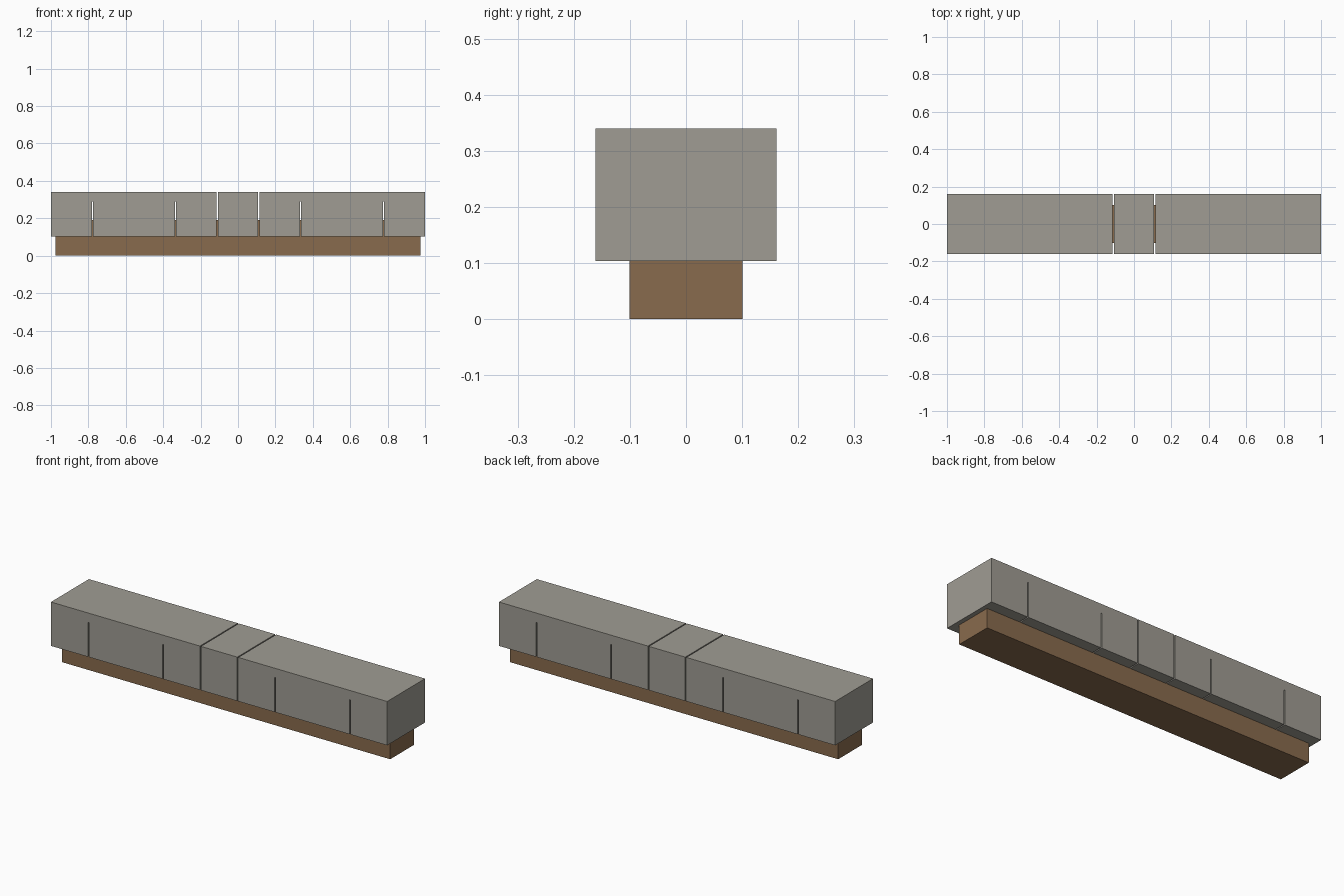
import bpy, bmesh

if "Cube" in bpy.data.objects:
    bpy.data.objects.remove(bpy.data.objects["Cube"])

Z0, Z1, NOTCH = 0.104, 0.34, 0.29   # stone underside, top, seam height
DEPTH = 0.161
GAP = 0.003                          # half width of a seam
UNIT = 2 / 9                         # stone module along x


def material(name, rgb):
    m = bpy.data.materials.new(name)
    m.diffuse_color = (*rgb, 1)
    m.use_nodes = True
    m.node_tree.nodes["Principled BSDF"].inputs["Base Color"].default_value = m.diffuse_color
    return m


stone = material("stone", (0.35, 0.335, 0.295))
wood = material("wood", (0.25, 0.147, 0.075))


def extrude_profile(name, pts, depth, mat):
    """Extrude an x-z outline symmetrically along y."""
    bm = bmesh.new()
    face = bm.faces.new([bm.verts.new((x, -depth, z)) for x, z in pts])
    ext = bmesh.ops.extrude_face_region(bm, geom=[face])
    verts = [g for g in ext["geom"] if isinstance(g, bmesh.types.BMVert)]
    bmesh.ops.translate(bm, verts=verts, vec=(0, 2 * depth, 0))
    bmesh.ops.recalc_face_normals(bm, faces=bm.faces)
    me = bpy.data.meshes.new(name)
    bm.to_mesh(me)
    bm.free()
    me.materials.append(mat)
    ob = bpy.data.objects.new(name, me)
    bpy.context.collection.objects.link(ob)
    return ob


def stone_run(name, x0, x1, seams=()):
    """Stone length with narrow seams cut up from the underside."""
    pts = [(x0, Z0)]
    for s in seams:
        pts += [(s - GAP, Z0), (s - GAP, NOTCH), (s + GAP, NOTCH), (s + GAP, Z0)]
    pts += [(x1, Z0), (x1, Z1), (x0, Z1)]
    extrude_profile(name, pts, DEPTH, stone)


# Stones: a long run each side of a central block
inner = UNIT / 2
stone_run("stone_left", -1, -inner - GAP, (-1 + UNIT, -1 + 3 * UNIT))
stone_run("stone_middle", -inner + GAP, inner - GAP)
stone_run("stone_right", inner + GAP, 1, (1 - 3 * UNIT, 1 - UNIT))

# Wooden beam: shows below the stones and through the seams
extrude_profile("wooden_beam",
                [(-0.976, 0), (0.976, 0), (0.976, 0.19), (-0.976, 0.19)],
                0.101, wood)
